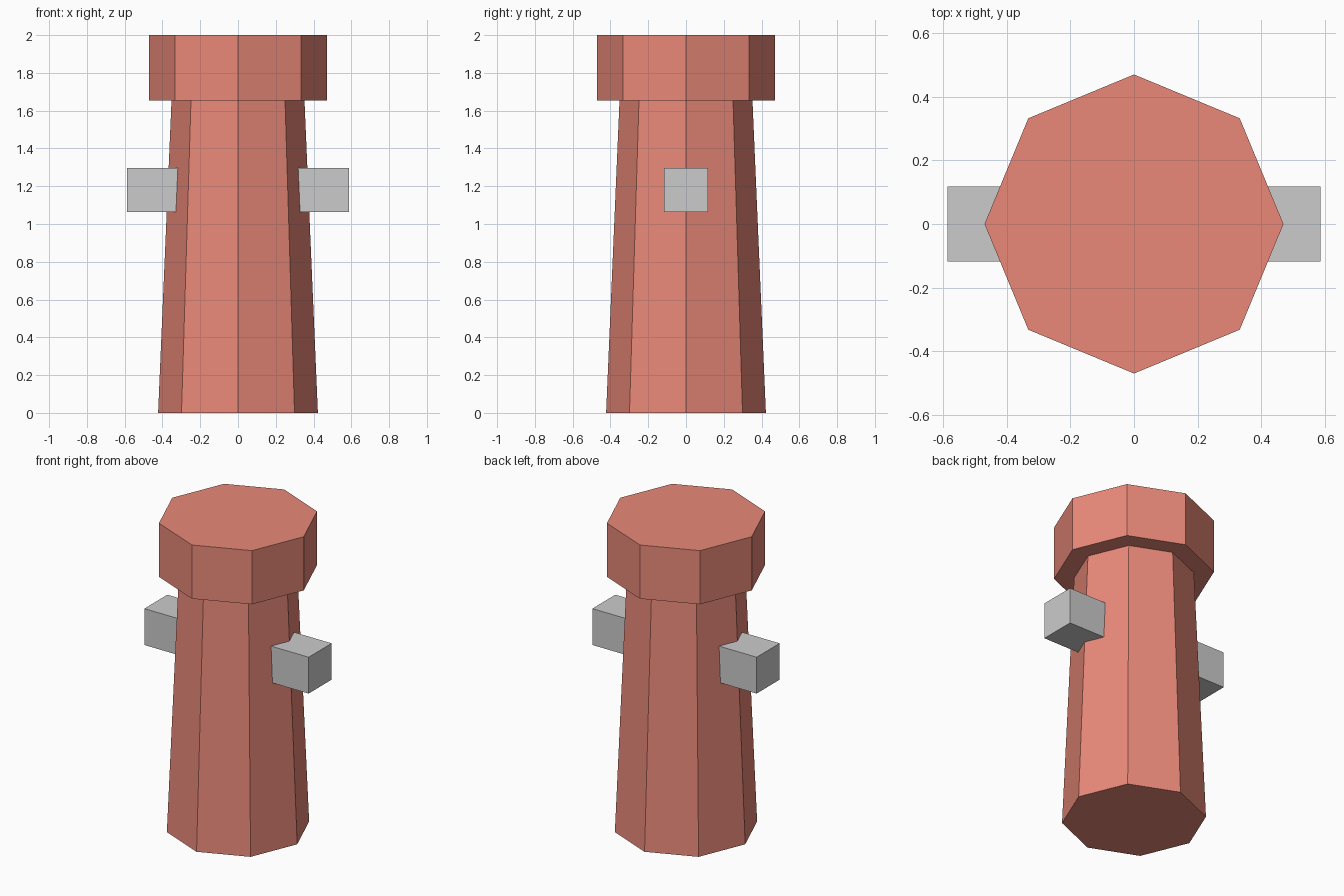
import bpy

if "Cube" in bpy.data.objects:
    bpy.data.objects.remove(bpy.data.objects["Cube"])

red = bpy.data.materials.new("red_paint")
red.diffuse_color = (0.82, 0.25, 0.19, 1)
red.use_nodes = True
red.node_tree.nodes["Principled BSDF"].inputs["Base Color"].default_value = red.diffuse_color


def octagon(name, r_bottom, r_top, z0, z1):
    """Flat-shaded eight-sided frustum with a corner on each axis."""
    bpy.ops.mesh.primitive_cone_add(vertices=8, radius1=r_bottom, radius2=r_top,
                                    depth=z1 - z0, location=(0, 0, (z0 + z1) / 2))
    ob = bpy.context.object
    ob.name = name
    ob.data.materials.append(red)
    return ob


# Tapered post and wider cap
octagon("post", 0.423, 0.352, 0, 1.653)
octagon("cap", 0.47, 0.47, 1.653, 2.0)

# Square outlets, sunk into both sides of the post
inner, outer, width = 0.235, 0.587, 0.235
for side, label in ((-1, "left"), (1, "right")):
    bpy.ops.mesh.primitive_cube_add(size=1, location=(side * (inner + outer) / 2, 0, 1.18))
    outlet = bpy.context.object
    outlet.name = label + "_outlet"
    outlet.scale = (outer - inner, width, width)
    bpy.ops.object.transform_apply(location=False, rotation=False, scale=True)
